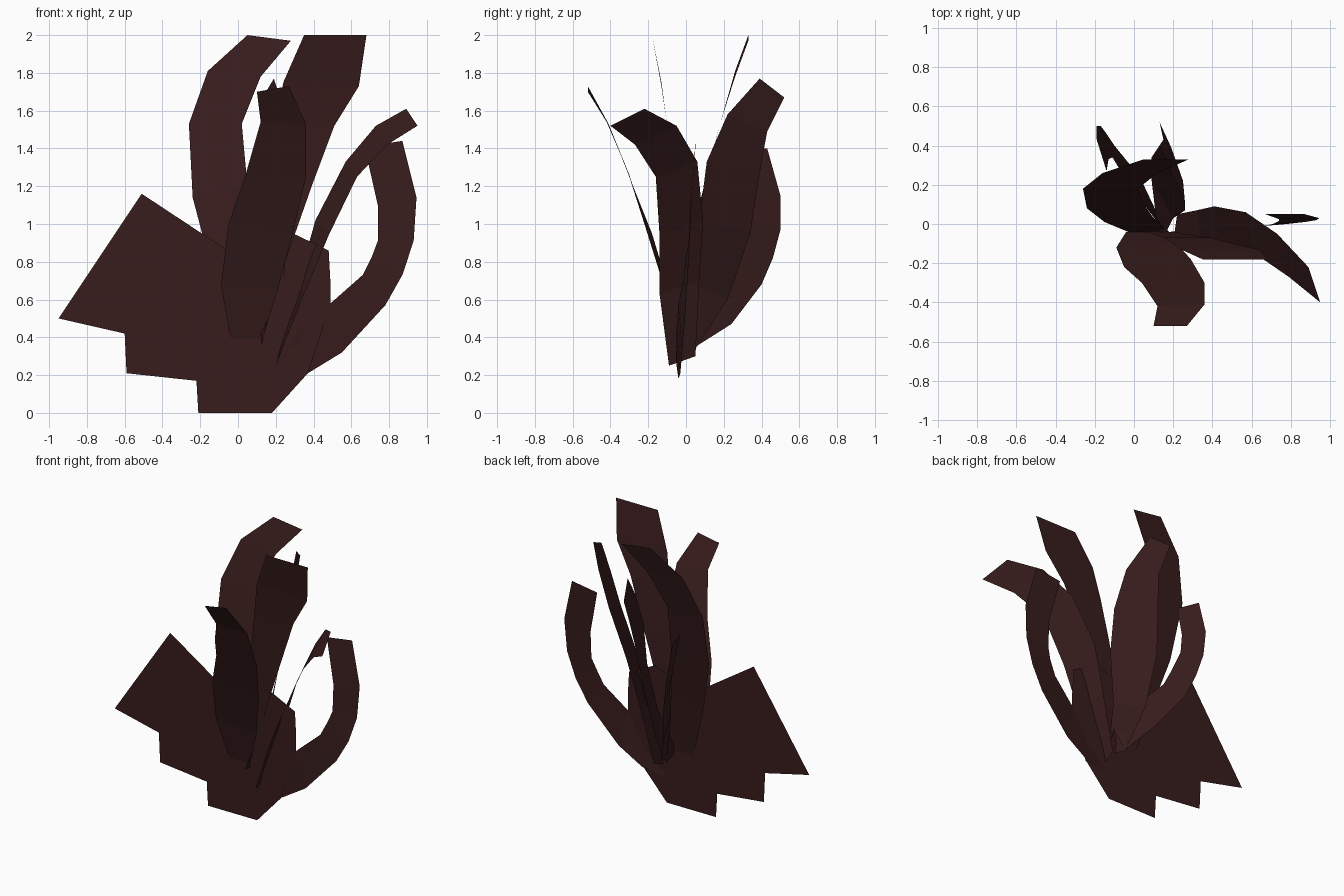
import bpy

# Dark red-brown leaf material
mat = bpy.data.materials.new("dark_leaf")
mat.diffuse_color = (0.04, 0.012, 0.012, 1)


def add_mesh(name, verts, faces):
    me = bpy.data.meshes.new(name)
    me.from_pydata(verts, [], faces)
    me.update()
    me.materials.append(mat)
    ob = bpy.data.objects.new(name, me)
    bpy.context.collection.objects.link(ob)
    return ob


def ribbon(name, a, b):
    """Single-sided low-poly leaf strip between two edges of equal length."""
    n = len(a)
    return add_mesh(name, a + b, [(i, n + i, n + i + 1, i + 1) for i in range(n - 1)])


def sheet(name, outline, y):
    """Flat leaf standing in the xz plane."""
    return add_mesh(name, [(x, y, z) for x, z in outline], [tuple(range(len(outline)))])


# Flat stepped base leaf
sheet("base_fan", [(-.21, 0), (.18, 0), (.37, .21), (.49, .58), (.47, .64), (.49, .68),
                   (.48, .86), (.27, .96), (-.04, .85), (-.51, 1.16), (-.95, .50),
                   (-.60, .42), (-.59, .21), (-.22, .17)], -.04)
# Short leaf lying on the base
sheet("short_leaf", [(.19, .2), (.37, .21), (.49, .58), (.49, .68), (.46, .73), (.25, .74)], -.045)

# Front leaf, leaning forward
ribbon("front_leaf",
       [(-.04, -.04, .39), (-.09, -.12, .68), (-.05, -.22, 1.0), (.04, -.30, 1.26),
        (.12, -.42, 1.54), (.10, -.52, 1.70)],
       [(.13, -.04, .39), (.21, -.09, .65), (.29, -.18, .95), (.36, -.30, 1.25),
        (.36, -.41, 1.53), (.27, -.52, 1.73)])

# Back leaf, leaning backward and hooking right
ribbon("back_leaf",
       [(-.03, -.04, .39), (-.15, .01, .80), (-.24, .08, 1.14), (-.26, .18, 1.53),
        (-.16, .26, 1.81), (.05, .33, 2.0)],
       [(.18, -.04, .39), (.10, .03, .80), (.05, .10, 1.20), (.02, .18, 1.53),
        (.12, .26, 1.78), (.28, .33, 1.97)])

# Tall leaf with a cut-off top
ribbon("tall_leaf",
       [(.05, -.04, .40), (.10, -.05, .80), (.15, -.07, 1.20), (.20, -.10, 1.52),
        (.24, -.13, 1.75), (.35, -.18, 2.0)],
       [(.22, -.04, .40), (.25, -.05, .80), (.39, -.07, 1.20), (.51, -.10, 1.52),
        (.64, -.13, 1.73), (.68, -.18, 2.0)])

# Curled leaf on the right side
ribbon("right_curl",
       [(.18, -.04, .18), (.37, -.03, .21), (.55, -.02, .32), (.78, 0, .57),
        (.87, .01, .73), (.93, .02, .91), (.945, .03, 1.14), (.87, .05, 1.44)],
       [(.20, -.05, .25), (.33, -.05, .45), (.49, -.04, .58), (.66, -.01, .73),
        (.71, 0, .83), (.74, .015, .91), (.74, .025, 1.10), (.67, .05, 1.41)])

# Broad leaf arching outward to the right
ribbon("right_leaf",
       [(.20, -.09, .25), (.35, -.14, .63), (.48, -.14, .94), (.63, -.16, 1.25),
        (.79, -.27, 1.42), (.95, -.40, 1.52)],
       [(.22, .05, .30), (.32, .07, .70), (.41, .09, 1.02), (.57, .06, 1.33),
        (.73, -.05, 1.52), (.89, -.22, 1.61)])

# Upright leaf bending to the back
ribbon("rear_leaf",
       [(.13, -.11, .38), (.20, .03, .68), (.26, .07, 1.02), (.26, .11, 1.33),
        (.25, .22, 1.58), (.19, .39, 1.77)],
       [(.12, .05, .34), (.09, .22, .60), (.09, .34, .95), (.13, .40, 1.33),
        (.15, .43, 1.49), (.13, .52, 1.67)])

# Curled leaf at the back
ribbon("rear_curl",
       [(.12, .05, .35), (.03, .24, .47), (-.10, .40, .68), (-.14, .46, .82),
        (-.17, .50, .97), (-.19, .50, 1.15), (-.19, .43, 1.40)],
       [(.15, -.03, .54), (.05, .10, .70), (-.05, .24, .82), (-.08, .29, .92),
        (-.11, .34, 1.04), (-.13, .33, 1.18), (-.14, .27, 1.41)])
